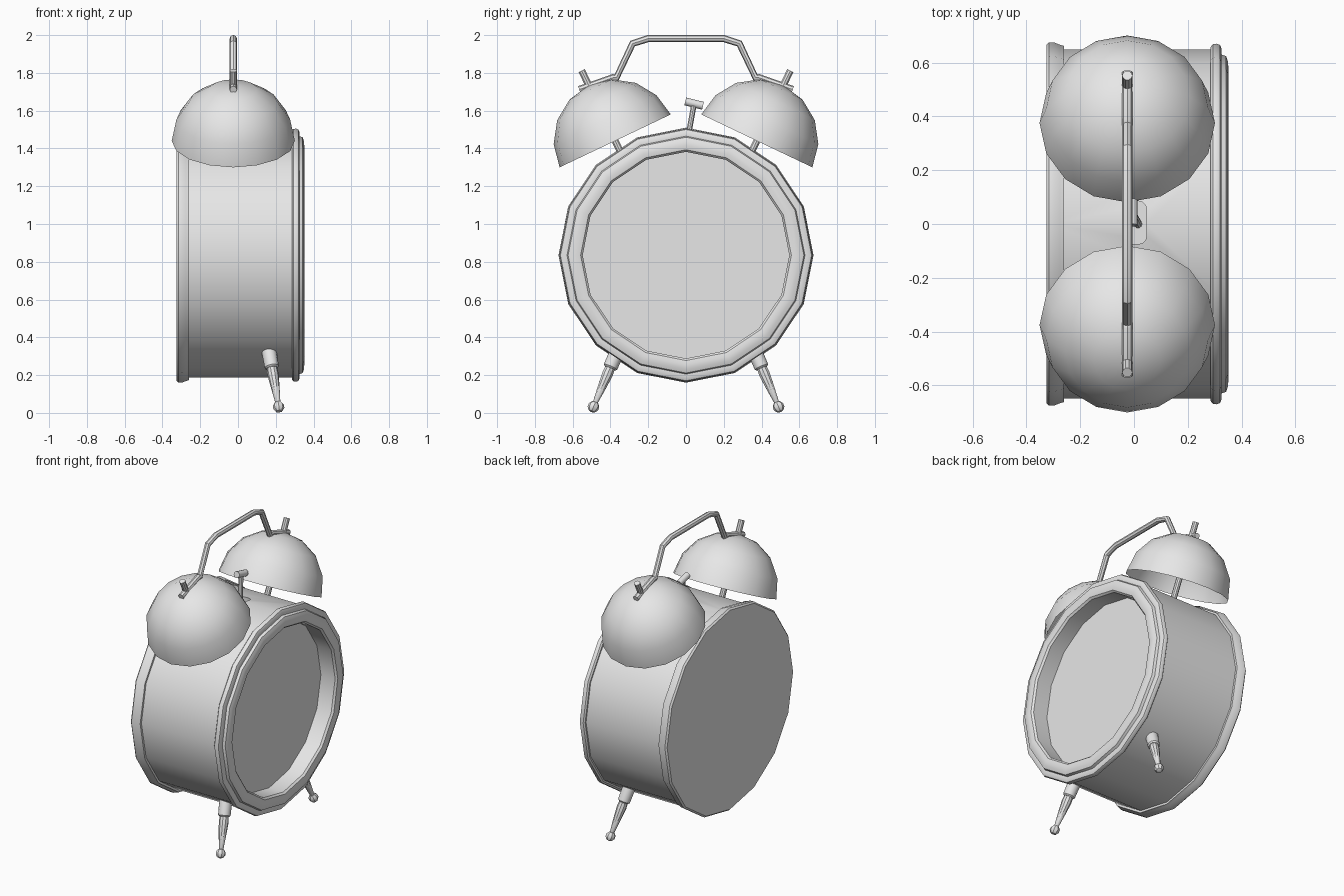
import bpy, bmesh, math
from mathutils import Vector, Matrix

if "Cube" in bpy.data.objects:
    bpy.data.objects.remove(bpy.data.objects["Cube"])

# One plain grey metal
GREY = (0.8, 0.8, 0.8, 1)
metal = bpy.data.materials.new("grey_metal")
metal.use_nodes = True
metal.diffuse_color = GREY
metal.node_tree.nodes["Principled BSDF"].inputs["Base Color"].default_value = GREY


def activate(obj):
    bpy.ops.object.select_all(action='DESELECT')
    obj.select_set(True)
    bpy.context.view_layer.objects.active = obj


def smooth(obj, angle=35):
    activate(obj)
    bpy.ops.object.shade_smooth_by_angle(angle=math.radians(angle))


def lathe(name, profile, origin, axis, segs=16, closed=False, shade=True):
    """Spin (radius, height) points around an axis placed at origin."""
    w = Vector(axis).normalized()
    hint = Vector((0, 1, 0)) if abs(w.x) > 0.9 else Vector((1, 0, 0))
    u = (hint - w * hint.dot(w)).normalized()
    v = w.cross(u)
    bm = bmesh.new()
    rings = []
    for r, h in profile:
        base = Vector(origin) + w * h
        if r < 1e-6:
            rings.append([bm.verts.new(base)] * segs)
            continue
        rings.append([bm.verts.new(base + r * (u * math.cos(a) + v * math.sin(a)))
                      for a in (math.tau * i / segs for i in range(segs))])
    pairs = list(zip(rings, rings[1:]))
    if closed:
        pairs.append((rings[-1], rings[0]))
    for a, b in pairs:
        for i in range(segs):
            j = (i + 1) % segs
            bm.faces.new(list(dict.fromkeys((a[i], a[j], b[j], b[i]))))
    bmesh.ops.recalc_face_normals(bm, faces=bm.faces)
    mesh = bpy.data.meshes.new(name)
    bm.to_mesh(mesh)
    bm.free()
    mesh.materials.append(metal)
    obj = bpy.data.objects.new(name, mesh)
    bpy.context.collection.objects.link(obj)
    if shade:
        smooth(obj)
    return obj


def rod(name, start, end, radius, segs=10):
    d = Vector(end) - Vector(start)
    return lathe(name, [(0, 0), (radius, 0), (radius, d.length), (0, d.length)],
                 start, d, segs)


CENTRE = (0, 0, 0.835)
X = (1, 0, 0)

# Drum case with a recess for the dial
case = lathe("case", [(0, -0.31), (0.648, -0.31), (0.648, 0.3), (0.552, 0.3),
                      (0.552, 0.225), (0, 0.225)], CENTRE, X, shade=False)

# Slot in the top of the case for the hammer
bm = bmesh.new()
bmesh.ops.create_cube(bm, size=1, matrix=Matrix.Diagonal((0.09, 0.16, 0.2, 1)))
uprights = [e for e in bm.edges if abs(e.verts[0].co.z - e.verts[1].co.z) > 0.1]
bmesh.ops.bevel(bm, geom=uprights, offset=0.03, segments=3, affect='EDGES', profile=0.5)
mesh = bpy.data.meshes.new("slot_cutter")
bm.to_mesh(mesh)
bm.free()
cutter = bpy.data.objects.new("slot_cutter", mesh)
cutter.location = (0.002, 0.005, 1.5)
cutter.hide_render = True
bpy.context.collection.objects.link(cutter)
activate(case)
mod = case.modifiers.new("slot", 'BOOLEAN')
mod.operation = 'DIFFERENCE'
mod.solver = 'EXACT'
mod.object = cutter
bpy.ops.object.modifier_apply(modifier=mod.name)
bpy.data.objects.remove(cutter)
smooth(case)

# Dial, stepped front bezel and back cover
lathe("dial", [(0, 0.222), (0.55, 0.222), (0.55, 0.23), (0, 0.23)], CENTRE, X)
lathe("bezel", [(0.547, 0.226), (0.547, 0.335), (0.558, 0.347), (0.58, 0.351),
                (0.605, 0.349), (0.624, 0.342), (0.63, 0.325), (0.65, 0.326),
                (0.665, 0.32), (0.67, 0.308), (0.668, 0.293), (0.658, 0.285),
                (0.64, 0.285), (0.64, 0.226)], CENTRE, X, closed=True)
lathe("back_cover", [(0, -0.326), (0.665, -0.326), (0.675, -0.316), (0.674, -0.295),
                     (0.666, -0.275), (0.662, -0.26), (0.63, -0.26), (0.63, -0.3),
                     (0, -0.3)], CENTRE, X)

BELL_X = -0.025
for side, word in ((1, "right"), (-1, "left")):
    # Bell: open hemisphere leaning outwards on a rod
    bell_axis = Vector((0, 0.43 * side, 0.903)).normalized()
    bell_centre = Vector((BELL_X, 0.375 * side, 1.44))
    arc = [(0.326 * math.cos(a), 0.326 * math.sin(a))
           for a in (math.radians(22.5 * i) for i in range(4))] + [(0, 0.326)]
    lathe(word + "_bell", arc, bell_centre, bell_axis)
    rod(word + "_bell_post", bell_centre - bell_axis * 0.13,
        bell_centre + bell_axis * 0.412, 0.019)

    # Splayed leg: collar, tapered shank and ball foot
    top = Vector((0.157, 0.345 * side, 0.37))
    foot = Vector((0.215, 0.49 * side, 0.032))
    down = foot - top
    length = down.length
    lathe(word + "_leg_collar", [(0, 0), (0.036, 0), (0.04, 0.03), (0.038, 0.14),
                                 (0.03, 0.148), (0, 0.148)], top, down, 12)
    lathe(word + "_leg", [(0, 0.13), (0.026, 0.13), (0.03, 0.18), (0.025, 0.24),
                          (0.013, length - 0.02), (0, length)], top, down, 10)
    ball = [(0.031 * math.sin(a), -0.031 * math.cos(a))
            for a in (math.pi * i / 5 for i in range(1, 5))]
    lathe(word + "_foot", [(0, -0.031)] + ball + [(0, 0.031)], foot, down, 8)

# Carrying handle bridging the two bells
half = [(0.565, 1.712), (0.385, 1.775), (0.368, 1.775), (0.283, 1.955), (0.2, 1.982)]
path = half + [(-y, z) for y, z in reversed(half)]
curve = bpy.data.curves.new("handle", 'CURVE')
curve.dimensions = '3D'
curve.bevel_depth = 0.019
curve.bevel_resolution = 2
curve.use_fill_caps = True
spline = curve.splines.new('POLY')
spline.points.add(len(path) - 1)
for p, (y, z) in zip(spline.points, path):
    p.co = (BELL_X, y, z, 1)
curve.materials.append(metal)
handle = bpy.data.objects.new("handle", curve)
bpy.context.collection.objects.link(handle)
activate(handle)
bpy.ops.object.convert(target='MESH')
smooth(bpy.context.object)

# Hammer between the bells
rod("hammer_stem", (0.015, 0.0, 1.4), (-0.008, 0.043, 1.637), 0.015)
rod("hammer_head", (-0.008, -0.004, 1.649), (-0.008, 0.09, 1.626), 0.021, 12)
